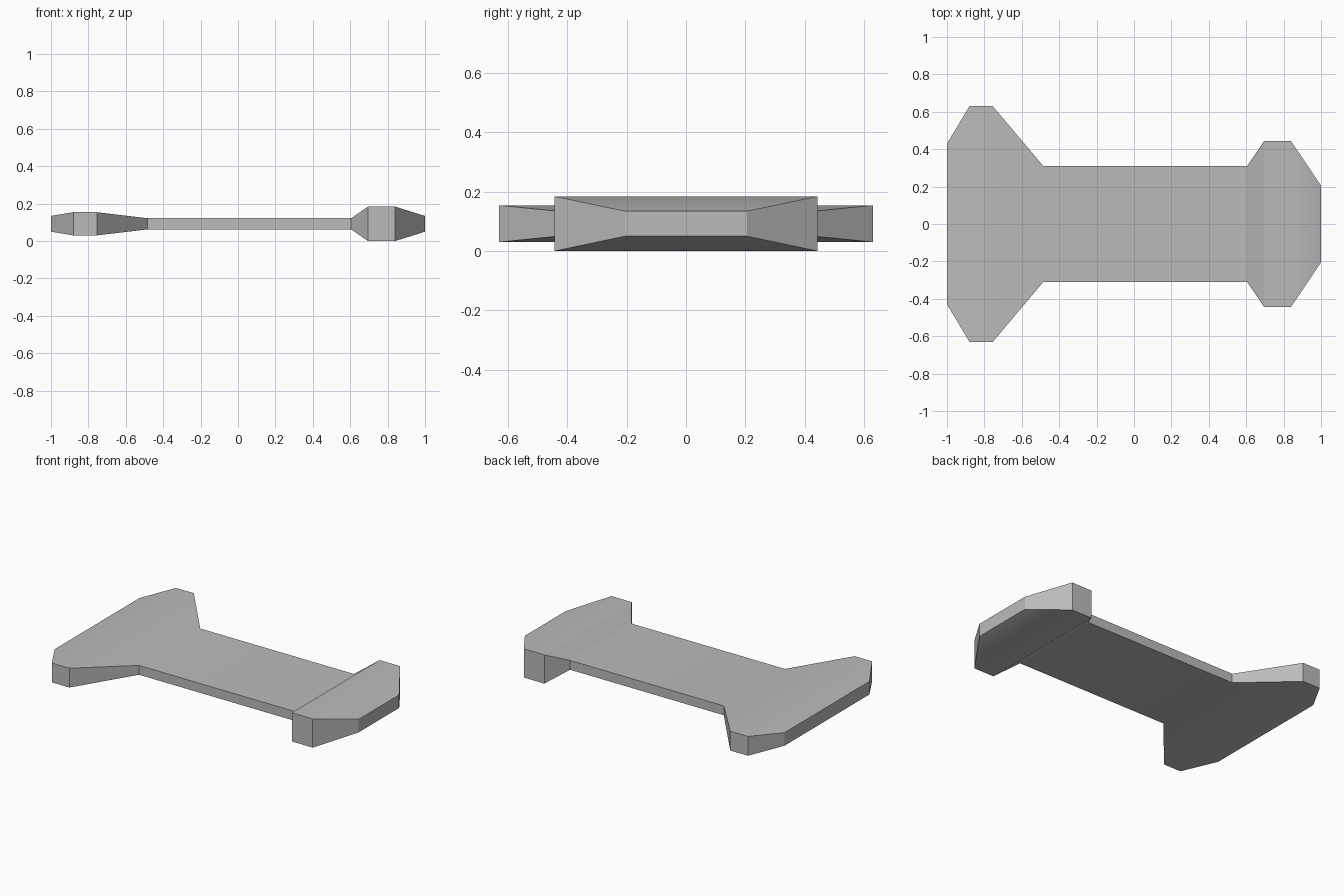
import bpy
import bmesh
from math import radians

old = bpy.data.objects.get("Cube")
if old:
    bpy.data.objects.remove(old, do_unlink=True)

grey = bpy.data.materials.new("plain grey")
grey.use_nodes = True
colour = (0.5, 0.5, 0.5, 1)
grey.diffuse_color = colour
grey.node_tree.nodes["Principled BSDF"].inputs["Base Color"].default_value = colour

# Cross-sections along the length: x, half width, half thickness
MID_Z = 0.092
SECTIONS = [
    (-1.0, 0.43, 0.042),     # wide end
    (-0.88, 0.63, 0.062),
    (-0.755, 0.63, 0.062),
    (-0.485, 0.31, 0.03),    # flat shaft
    (0.605, 0.31, 0.03),
    (0.695, 0.443, 0.092),   # thick end
    (0.84, 0.443, 0.092),
    (1.0, 0.205, 0.042),
]

# Loft the rectangles into one closed body
bm = bmesh.new()
rings = []
for x, w, t in SECTIONS:
    corners = [(-w, -t), (w, -t), (w, t), (-w, t)]
    rings.append([bm.verts.new((x, y, MID_Z + z)) for y, z in corners])
for a, b in zip(rings, rings[1:]):
    for i in range(4):
        j = (i + 1) % 4
        bm.faces.new((a[i], a[j], b[j], b[i]))
bm.faces.new(rings[0])
bm.faces.new(rings[-1])
bmesh.ops.recalc_face_normals(bm, faces=bm.faces)

mesh = bpy.data.meshes.new("flared_bar")
bm.to_mesh(mesh)
bm.free()
mesh.materials.append(grey)
bar = bpy.data.objects.new("flared_bar", mesh)
bpy.context.collection.objects.link(bar)

# Soft shading over the gentle slopes, crisp outer edges
bpy.ops.object.select_all(action="DESELECT")
bar.select_set(True)
bpy.context.view_layer.objects.active = bar
bpy.ops.object.shade_smooth_by_angle(angle=radians(30))
